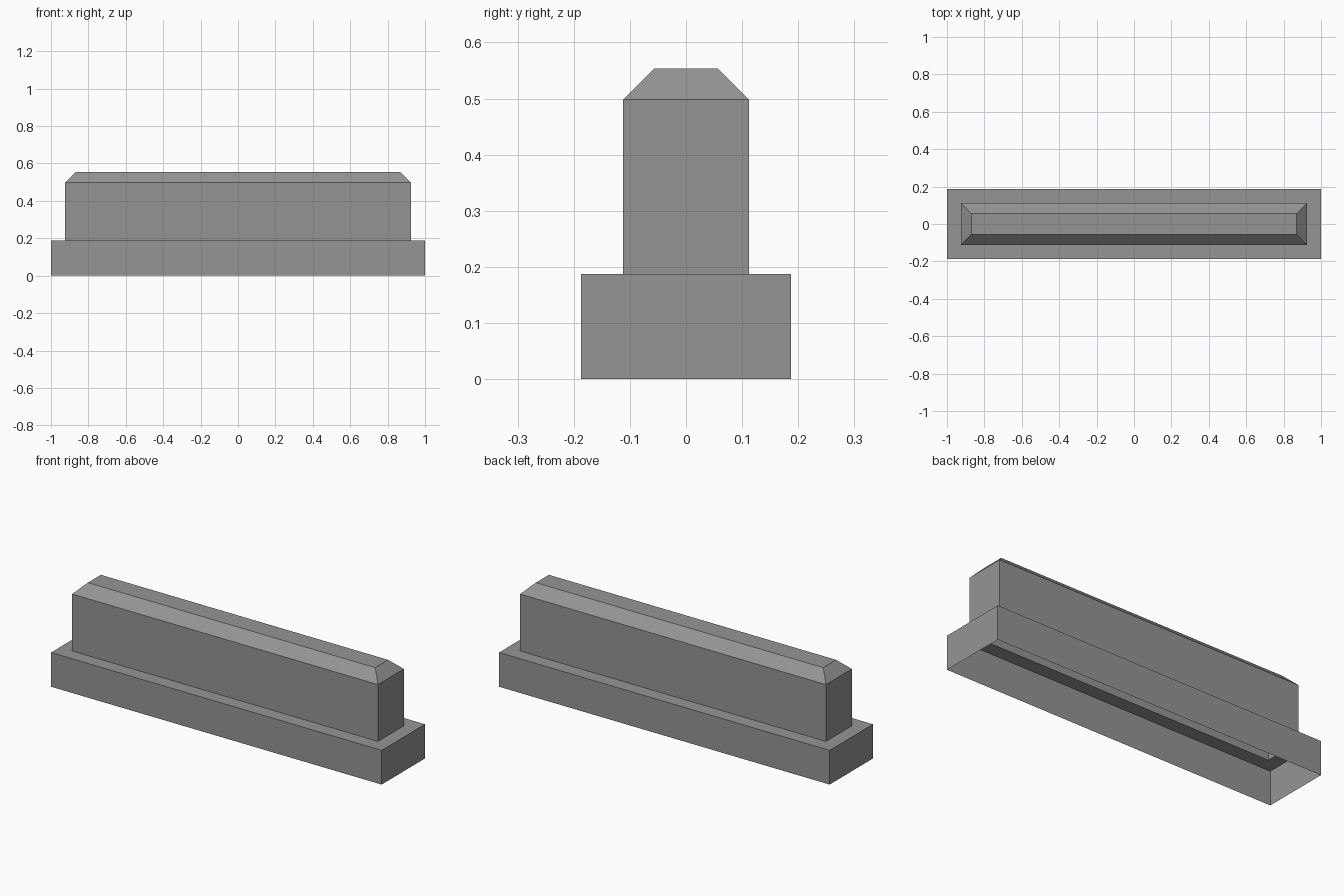
import bpy
import bmesh

cube = bpy.data.objects.get("Cube")
if cube:
    bpy.data.objects.remove(cube, do_unlink=True)

grey = bpy.data.materials.new("plain_grey")
grey.use_nodes = True
colour = (0.3, 0.3, 0.3, 1.0)
grey.diffuse_color = colour
grey.node_tree.nodes["Principled BSDF"].inputs["Base Color"].default_value = colour


def stepped_shell(name, rings, capped):
    """Thin shell through rectangles given as (half length, half depth, height)."""
    bm = bmesh.new()
    loops = [[bm.verts.new((sx * hx, sy * hy, z))
              for sx, sy in ((-1, -1), (1, -1), (1, 1), (-1, 1))]
             for hx, hy, z in rings]
    for low, high in zip(loops, loops[1:]):
        for i in range(4):
            j = (i + 1) % 4
            bm.faces.new((low[i], low[j], high[j], high[i]))
    if capped:
        bm.faces.new(loops[-1])
    mesh = bpy.data.meshes.new(name)
    bm.to_mesh(mesh)
    bm.free()
    mesh.materials.append(grey)
    obj = bpy.data.objects.new(name, mesh)
    bpy.context.collection.objects.link(obj)
    return obj


# Base skirt, open underneath, with a ledge running in to the upper block
base_height = 0.187
block_foot = (0.925, 0.112, base_height)
stepped_shell("base", [(1, 0.187, 0), (1, 0.187, base_height), block_foot], False)

# Hollow upper block with a chamfered top
stepped_shell("upper_block",
              [block_foot, (0.925, 0.112, 0.498), (0.869, 0.056, 0.554)], True)
